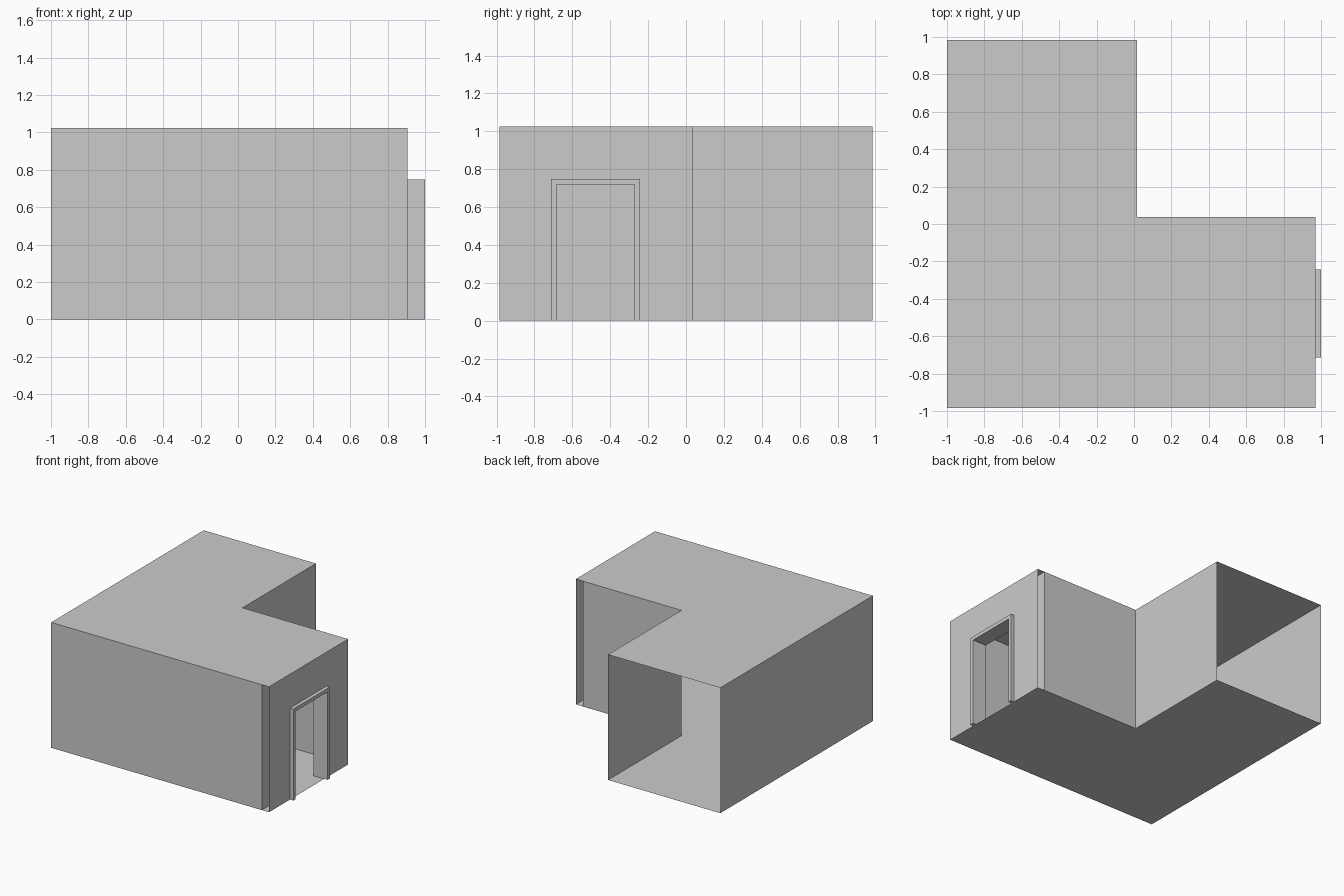
import bpy

if "Cube" in bpy.data.objects:
    bpy.data.objects.remove(bpy.data.objects["Cube"])

H = 1.025                      # room height
X0, X1, X2 = -1.0, 0.015, 0.97   # left wall, inner corner, outer end
XI = 0.905                     # inner skin of the end wall
Y0, Y1, Y2 = -0.985, 0.037, 0.985


def sheet(name, verts, flip=False):
    """One flat polygon as an object."""
    idx = list(range(len(verts)))
    me = bpy.data.meshes.new(name)
    me.from_pydata(verts, [], [idx[::-1] if flip else idx])
    ob = bpy.data.objects.new(name, me)
    bpy.context.collection.objects.link(ob)
    return ob


def wall(name, a, b):
    """Vertical full-height sheet from plan point a to b."""
    return sheet(name, [(*a, 0), (*b, 0), (*b, H), (*a, H)])


# L-shaped floor and ceiling
plan = [(X0, Y0), (X2, Y0), (X2, Y1), (X1, Y1), (X1, Y2), (X0, Y2)]
sheet("floor", [(x, y, 0) for x, y in plan])
sheet("ceiling", [(x, y, H) for x, y in plan])

# Plain walls; the back end of the long wing stays open
wall("front_wall", (X0, Y0), (XI, Y0))
wall("left_wall", (X0, Y2), (X0, Y0))
wall("wing_right_wall", (X1, Y1), (X1, Y2))
wall("wing_back_wall", (XI, Y1), (X1, Y1))

# Double-skinned end wall with the doorway cut out
DA, DB, DT = -0.684, -0.272, 0.718     # doorway clear opening
T = 0.03                               # frame width
outline = [(Y0, 0), (DA, 0), (DA, DT), (DB, DT), (DB, 0),
           (Y1, 0), (Y1, H), (Y0, H)]
sheet("end_wall_outer", [(X2, y, z) for y, z in outline])
sheet("end_wall_inner", [(XI, y, z) for y, z in outline], flip=True)

# Door frame: U profile running through both skins
u = [(DA - T, 0), (DA, 0), (DA, DT), (DB, DT), (DB, 0),
     (DB + T, 0), (DB + T, DT + T), (DA - T, DT + T)]
xa, xb = XI - T, X2 + T
n = len(u)
verts = [(x, y, z) for x in (xa, xb) for y, z in u]
faces = [list(range(n))[::-1], list(range(n, 2 * n))]
faces += [[i, (i + 1) % n, (i + 1) % n + n, i + n] for i in range(n)]
me = bpy.data.meshes.new("door_frame")
me.from_pydata(verts, [], faces)
bpy.context.collection.objects.link(bpy.data.objects.new("door_frame", me))
